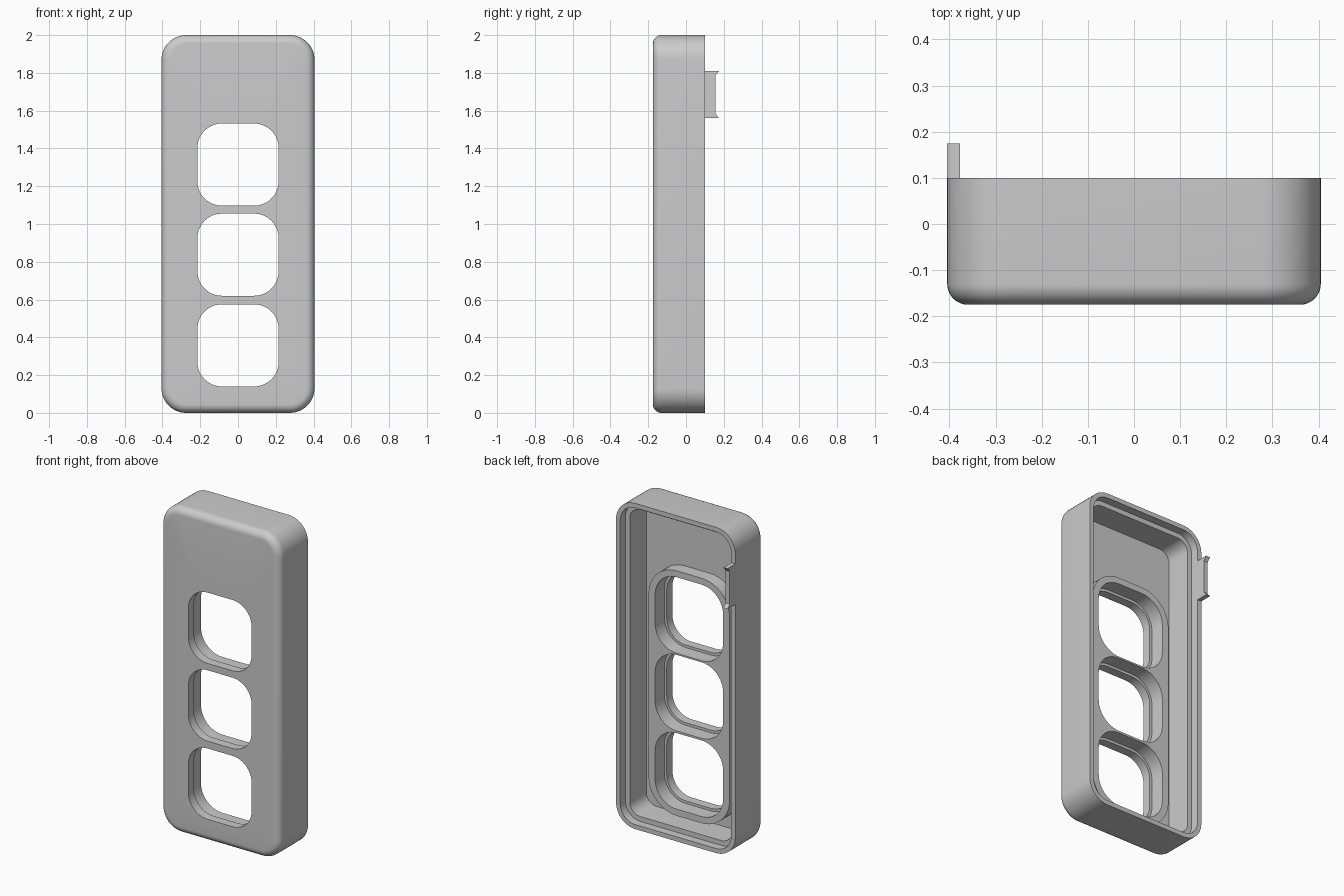
import bpy, bmesh
from math import sin, cos, pi

if "Cube" in bpy.data.objects:
    bpy.data.objects.remove(bpy.data.objects["Cube"])

SEG = 12                                   # segments per rounded corner
FRONT, BACK = -0.175, 0.10


def finish(bm, name):
    bmesh.ops.recalc_face_normals(bm, faces=bm.faces)
    me = bpy.data.meshes.new(name)
    bm.to_mesh(me)
    bm.free()
    ob = bpy.data.objects.new(name, me)
    bpy.context.collection.objects.link(ob)
    bpy.ops.object.select_all(action='DESELECT')
    ob.select_set(True)
    bpy.context.view_layer.objects.active = ob
    bpy.ops.object.shade_smooth_by_angle(angle=0.6)
    return ob


def ring(bm, y, hw, z0, z1, r):
    """Rounded rectangle of vertices in the plane y."""
    corners = [(hw - r, z1 - r), (-hw + r, z1 - r), (-hw + r, z0 + r), (hw - r, z0 + r)]
    verts = []
    for q, (cx, cz) in enumerate(corners):
        for i in range(SEG + 1):
            a = (q + i / SEG) * pi / 2
            verts.append(bm.verts.new((cx + r * cos(a), y, cz + r * sin(a))))
    return verts


def loft(bm, rings):
    for a, b in zip(rings, rings[1:]):
        n = len(a)
        for i in range(n):
            j = (i + 1) % n
            bm.faces.new((a[i], a[j], b[j], b[i]))


def fill(bm, loops):
    """Flat face bounded by an outer loop and any hole loops."""
    edges = [bm.edges.get((l[i - 1], l[i])) for l in loops for i in range(len(l))]
    bmesh.ops.triangle_fill(bm, edges=edges, use_beauty=True, normal=(0, -1, 0))


bm = bmesh.new()


def body_ring(y, inset):
    return ring(bm, y, 0.405 - inset, inset, 2 - inset, 0.13 - inset)


# Shell: filleted front edge, side wall, stepped back rim, inner wall down to the floor
F = 0.045
rings = []
for i in range(9):
    a = i / 8 * pi / 2
    rings.append(body_ring(FRONT + F * (1 - sin(a)), F * (1 - cos(a))))
rings.reverse()
rings = rings[::-1] if rings[0][0].co.y > rings[-1][0].co.y else rings
front_loop = rings[0]
rings += [body_ring(y, inset) for y, inset in
          ((BACK, 0), (BACK, 0.028), (0.05, 0.028), (0.05, 0.058), (-0.11, 0.058))]

# Floor and the raised collar around the windows
rings += [ring(bm, y, 0.275, 0.083, 1.587, 0.19) for y in (-0.11, -0.03)]
collar_loop = rings[-1]
loft(bm, rings)

# Three windows, each wider behind a front lip
front_holes, back_holes = [], []
for z in (0.14, 0.62, 1.097):
    w = [ring(bm, y, 0.215 + g, z - g, z + 0.435 + g, 0.13 + g)
         for y, g in ((FRONT, 0), (-0.12, 0), (-0.12, 0.016), (-0.03, 0.016))]
    loft(bm, w)
    front_holes.append(w[0])
    back_holes.append(w[-1])

fill(bm, [front_loop] + front_holes)
fill(bm, [collar_loop] + back_holes)
finish(bm, "cover_shell")

# Clip tab on the back rim, with flared ends
bm = bmesh.new()
profile = [(0.10, 1.56), (0.175, 1.56), (0.155, 1.585),
           (0.155, 1.785), (0.175, 1.81), (0.10, 1.81)]
sides = [[bm.verts.new((x, y, z)) for y, z in profile] for x in (-0.405, -0.377)]
loft(bm, sides)
for s in sides:
    bm.faces.new(s)
finish(bm, "clip_tab")
